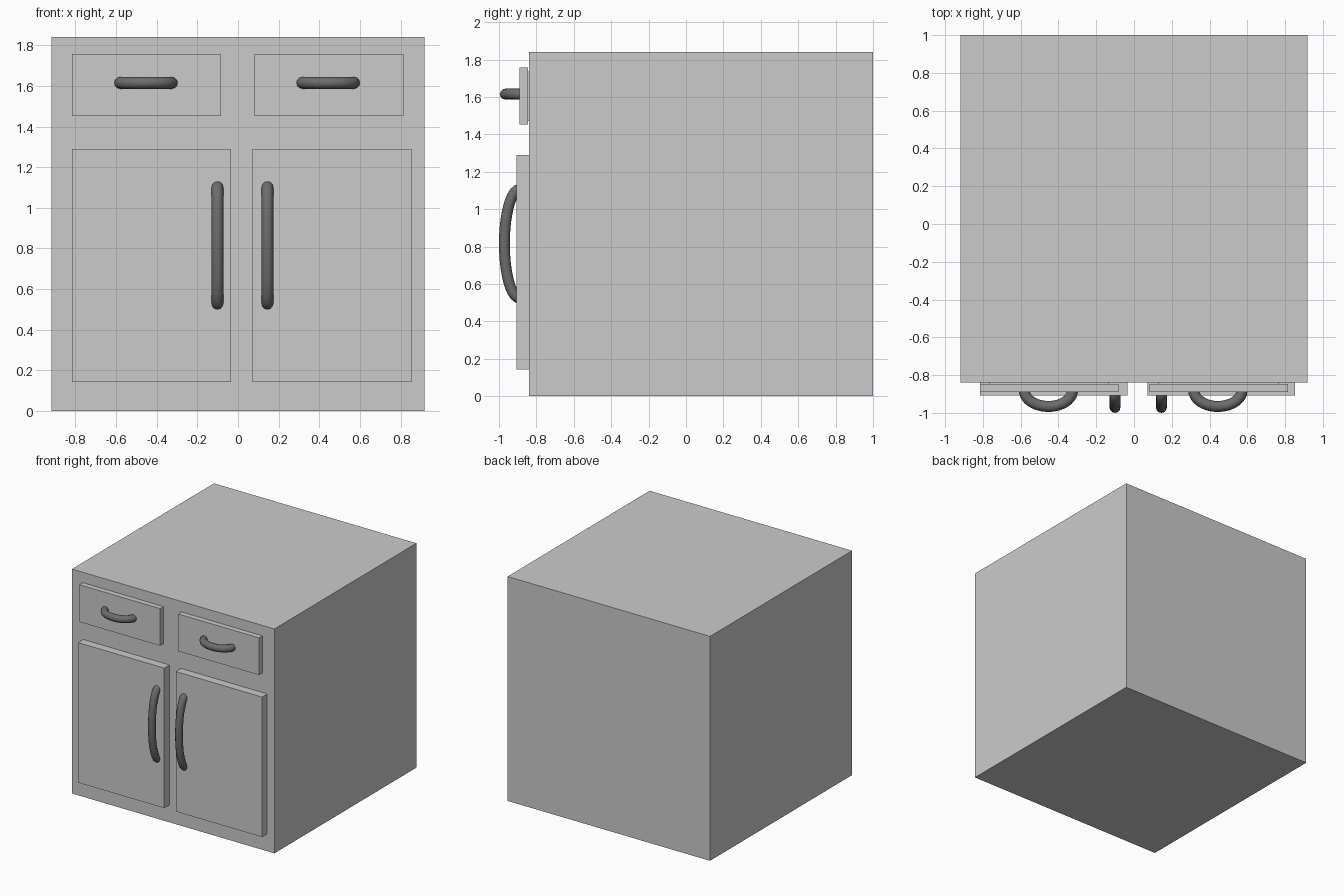
import bpy
import math

if "Cube" in bpy.data.objects:
    bpy.data.objects.remove(bpy.data.objects["Cube"])

dark = bpy.data.materials.new("dark_metal")
dark.diffuse_color = (0.15, 0.15, 0.15, 1)
dark.use_nodes = True
dark.node_tree.nodes["Principled BSDF"].inputs["Base Color"].default_value = dark.diffuse_color


def box(name, x, y, z):
    """Box from (min, max) ranges on each axis."""
    bpy.ops.mesh.primitive_cube_add(size=1, location=[(a + b) / 2 for a, b in (x, y, z)])
    ob = bpy.context.object
    ob.name = name
    ob.scale = [b - a for a, b in (x, y, z)]
    bpy.ops.object.transform_apply(location=False, rotation=False, scale=True)
    return ob


def handle(name, center, half, depth, radius, upright):
    """Bowed round bar: half an ellipse bulging toward -y."""
    cu = bpy.data.curves.new(name, 'CURVE')
    cu.dimensions = '3D'
    cu.bevel_depth = radius
    cu.bevel_resolution = 4
    cu.use_fill_caps = True
    n = 20
    sp = cu.splines.new('POLY')
    sp.points.add(n)
    for i, p in enumerate(sp.points):
        t = math.pi * i / n
        along, out = half * math.cos(t), -depth * math.sin(t)
        p.co = (0, out, along, 1) if upright else (along, out, 0, 1)
    ob = bpy.data.objects.new(name, cu)
    bpy.context.collection.objects.link(ob)
    ob.location = center
    bpy.ops.object.select_all(action='DESELECT')
    ob.select_set(True)
    bpy.context.view_layer.objects.active = ob
    bpy.ops.object.convert(target='MESH')
    ob = bpy.context.object
    bpy.ops.object.shade_smooth_by_angle(angle=math.radians(40))
    ob.data.materials.clear()
    ob.data.materials.append(dark)


# Cabinet body
box("cabinet_body", (-0.918, 0.918), (-0.84, 1.0), (0, 1.84))

# Drawers: front panel, slightly smaller box behind it, and pull
for side, x0, x1, hx in (("left", -0.816, -0.083, -0.453), ("right", 0.081, 0.814, 0.444)):
    box(side + "_drawer_front", (x0, x1), (-0.89, -0.846), (1.453, 1.758))
    box(side + "_drawer_box", (x0 + 0.05, x1 - 0.05), (-0.846, -0.80), (1.47, 1.735))
    handle(side + "_drawer_handle", (hx, -0.88, 1.615), 0.128, 0.086, 0.029, False)

# Doors with upright handles near the middle
for side, x0, x1, hx in (("left", -0.816, -0.034, -0.101), ("right", 0.071, 0.853, 0.145)):
    box(side + "_door", (x0, x1), (-0.907, -0.84), (0.142, 1.29))
    handle(side + "_door_handle", (hx, -0.89, 0.815), 0.29, 0.081, 0.029, True)
